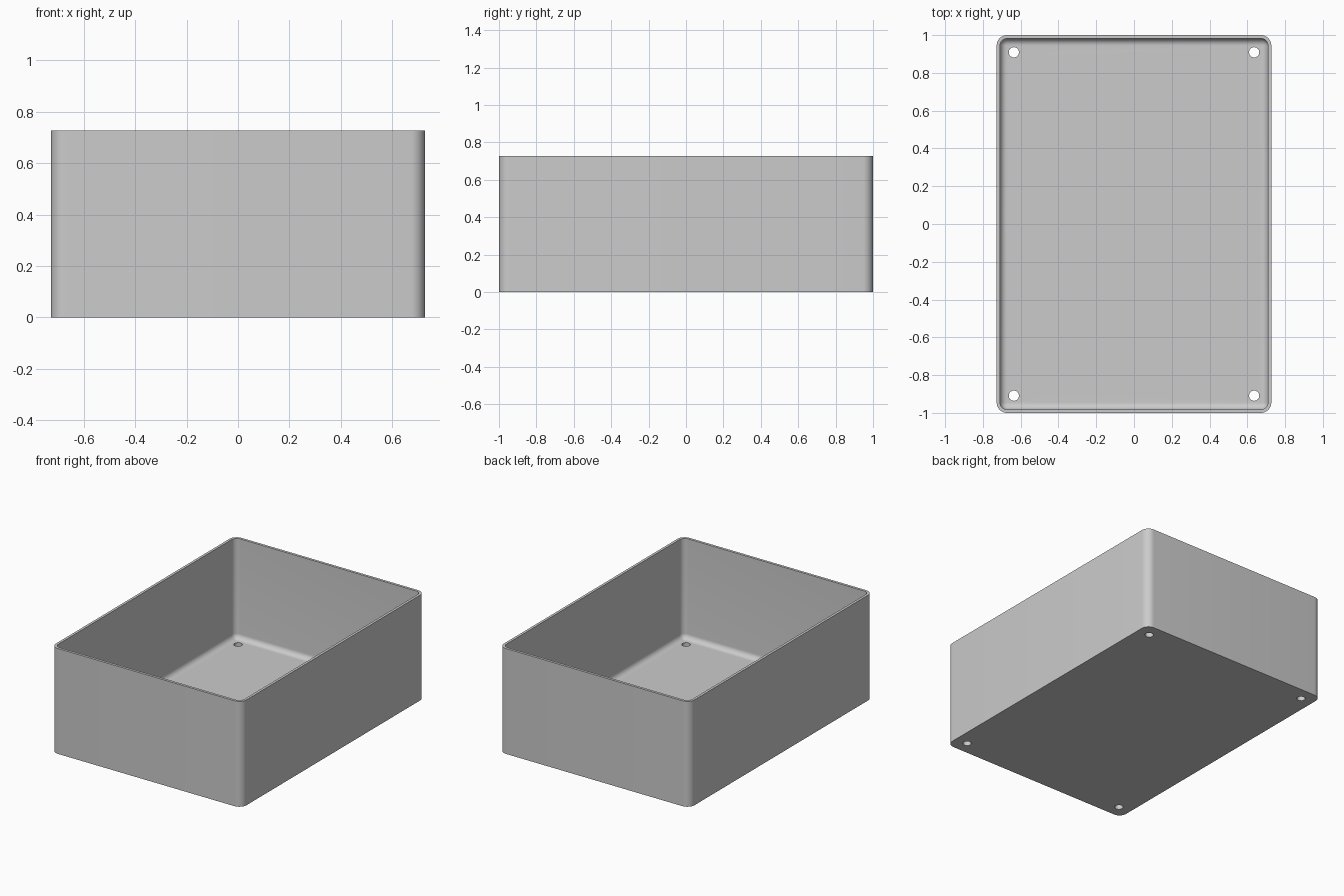
import bpy, bmesh, math

cube = bpy.data.objects.get("Cube")
if cube:
    bpy.data.objects.remove(cube, do_unlink=True)

HALF_X, HALF_Y, HEIGHT = 0.727, 1.0, 0.727
CORNER, WALL, FLOOR, FILLET = 0.055, 0.018, 0.036, 0.036
ARC_STEPS = 10

grey = bpy.data.materials.new("light grey")
grey.use_nodes = True
color = (0.6, 0.6, 0.6, 1)
grey.diffuse_color = color
grey.node_tree.nodes["Principled BSDF"].inputs["Base Color"].default_value = color


def rounded_loop(bm, inset, z):
    """Ring of vertices around a rounded rectangle."""
    radius = max(CORNER - inset, 0.002)
    cx, cy = HALF_X - inset - radius, HALF_Y - inset - radius
    ring = []
    for corner, (sx, sy) in enumerate([(1, 1), (-1, 1), (-1, -1), (1, -1)]):
        for step in range(ARC_STEPS + 1):
            a = (corner + step / ARC_STEPS) * math.pi / 2
            ring.append(bm.verts.new((sx * cx + radius * math.cos(a),
                                      sy * cy + radius * math.sin(a), z)))
    return ring


# Wall section from the outer base, over the rim, down to the filleted floor
section = [(0, 0), (0, HEIGHT), (WALL, HEIGHT)]
for i in range(9):
    a = i / 8 * math.pi / 2
    section.append((WALL + FILLET * (1 - math.cos(a)),
                    FLOOR + FILLET * (1 - math.sin(a))))

bm = bmesh.new()
rings = [rounded_loop(bm, inset, z) for inset, z in section]
for low, high in zip(rings, rings[1:]):
    for i in range(len(low)):
        j = (i + 1) % len(low)
        bm.faces.new((low[i], low[j], high[j], high[i]))
bm.faces.new(rings[0][::-1])
bm.faces.new(rings[-1])
mesh = bpy.data.meshes.new("open_box")
bm.to_mesh(mesh)
bm.free()
mesh.materials.append(grey)
box = bpy.data.objects.new("open_box", mesh)
bpy.context.collection.objects.link(box)

# Screw holes through the floor corners
for sx in (-1, 1):
    for sy in (-1, 1):
        bpy.ops.mesh.primitive_cylinder_add(
            vertices=32, radius=0.027, depth=0.2,
            location=(sx * 0.636, sy * 0.909, 0))
        cutter = bpy.context.object
        cutter.name = "screw_hole_cutter"
        cutter.data.materials.append(grey)
        bpy.context.view_layer.objects.active = box
        cut = box.modifiers.new("screw_hole", "BOOLEAN")
        cut.operation, cut.solver, cut.object = "DIFFERENCE", "EXACT", cutter
        bpy.ops.object.modifier_apply(modifier=cut.name)
        bpy.data.objects.remove(cutter, do_unlink=True)

# Smooth rounded corners, sharp rim
bpy.ops.object.select_all(action="DESELECT")
box.select_set(True)
bpy.context.view_layer.objects.active = box
bpy.ops.object.shade_smooth_by_angle(angle=math.radians(30))
